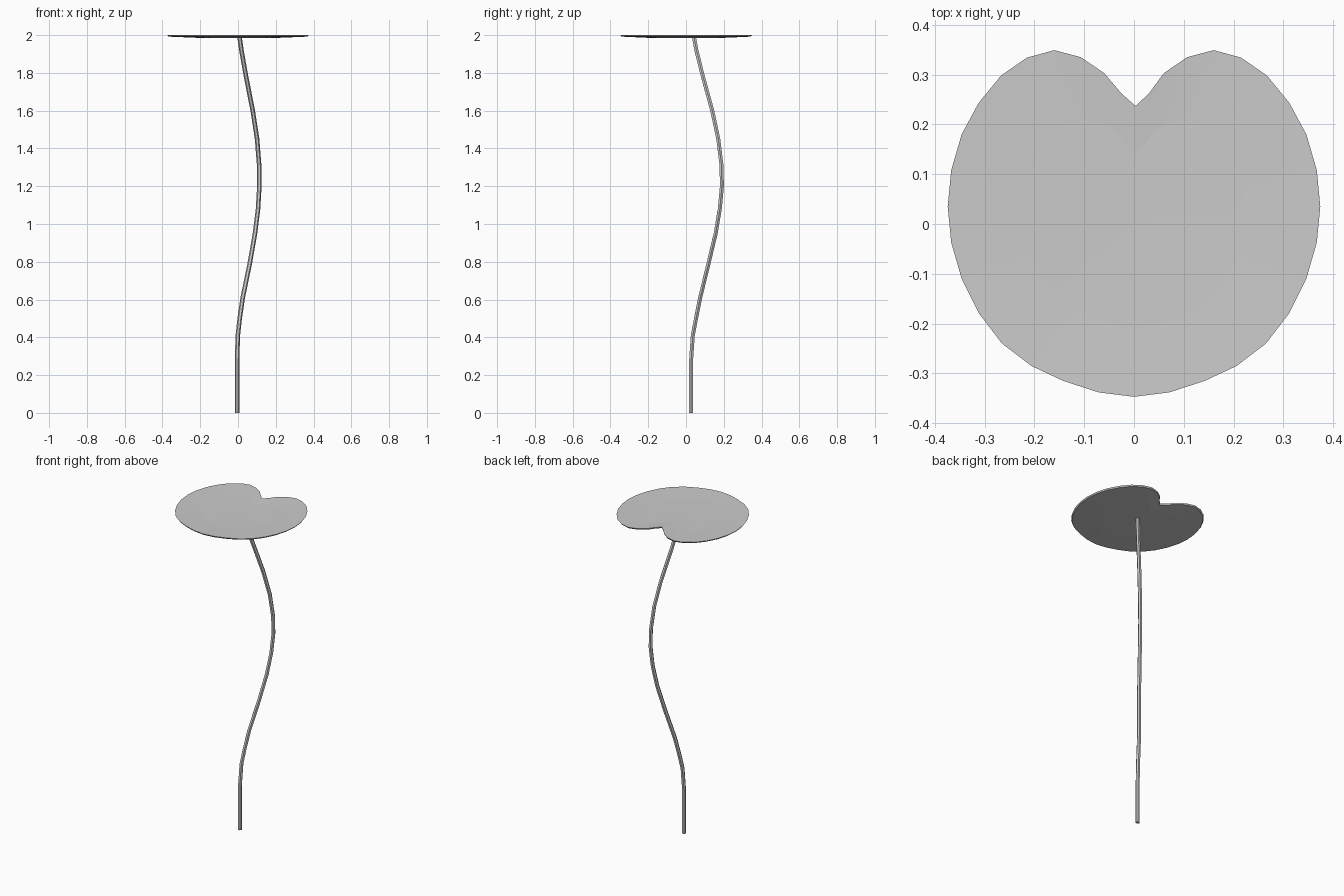
import bpy, bmesh

if "Cube" in bpy.data.objects:
    bpy.data.objects.remove(bpy.data.objects["Cube"])

# Leaf outline: right half from notch to front tip, mirrored to the left
half = [(0.06, 0.303), (0.107, 0.335), (0.16, 0.349), (0.215, 0.334),
        (0.267, 0.298), (0.312, 0.243), (0.346, 0.18), (0.367, 0.108), (0.374, 0.035),
        (0.367, -0.037), (0.346, -0.11), (0.311, -0.18), (0.265, -0.24),
        (0.206, -0.285), (0.142, -0.315), (0.071, -0.338)]
outline = [(0.003, 0.237), (0.03, 0.262)] + half + [(0, -0.347)]
outline += [(-x, y) for x, y in reversed(half)] + [(-0.025, 0.262)]

# Lily pad: thin, slightly dished sheet with a rim
bm = bmesh.new()


def ring(scale, z):
    return [bm.verts.new((x * scale, y * scale, z)) for x, y in outline]


rings = [ring(0.6, 1.986), ring(0.985, 1.992), ring(1.0, 2.0), ring(0.6, 1.996)]
n = len(outline)
for a, b in zip(rings, rings[1:]):
    for i in range(n):
        j = (i + 1) % n
        bm.faces.new((a[i], a[j], b[j], b[i]))
for r, z in ((rings[0], 1.985), (rings[-1], 1.995)):
    c = bm.verts.new((0, 0, z))
    for i in range(n):
        bm.faces.new((r[i], r[(i + 1) % n], c))
bmesh.ops.recalc_face_normals(bm, faces=bm.faces)
mesh = bpy.data.meshes.new("lily_pad")
bm.to_mesh(mesh)
bm.free()
bpy.context.collection.objects.link(bpy.data.objects.new("lily_pad", mesh))

# Stem: thin tube along a wavy path
path = [(-0.005, 0.027, 0), (-0.005, 0.027, 0.28), (-0.001, 0.036, 0.41),
        (0.009, 0.053, 0.5), (0.025, 0.075, 0.61), (0.062, 0.119, 0.79),
        (0.09, 0.157, 0.95), (0.106, 0.179, 1.08), (0.113, 0.19, 1.2),
        (0.112, 0.188, 1.31), (0.101, 0.171, 1.45), (0.078, 0.139, 1.6),
        (0.041, 0.087, 1.79), (0.018, 0.055, 1.92), (0.008, 0.042, 1.99)]
curve = bpy.data.curves.new("stem", 'CURVE')
curve.dimensions = '3D'
curve.bevel_depth = 0.012
curve.bevel_resolution = 1
curve.use_fill_caps = True
spline = curve.splines.new('POLY')
spline.points.add(len(path) - 1)
for p, co in zip(spline.points, path):
    p.co = (*co, 1)
spline.use_smooth = False
bpy.context.collection.objects.link(bpy.data.objects.new("stem", curve))
